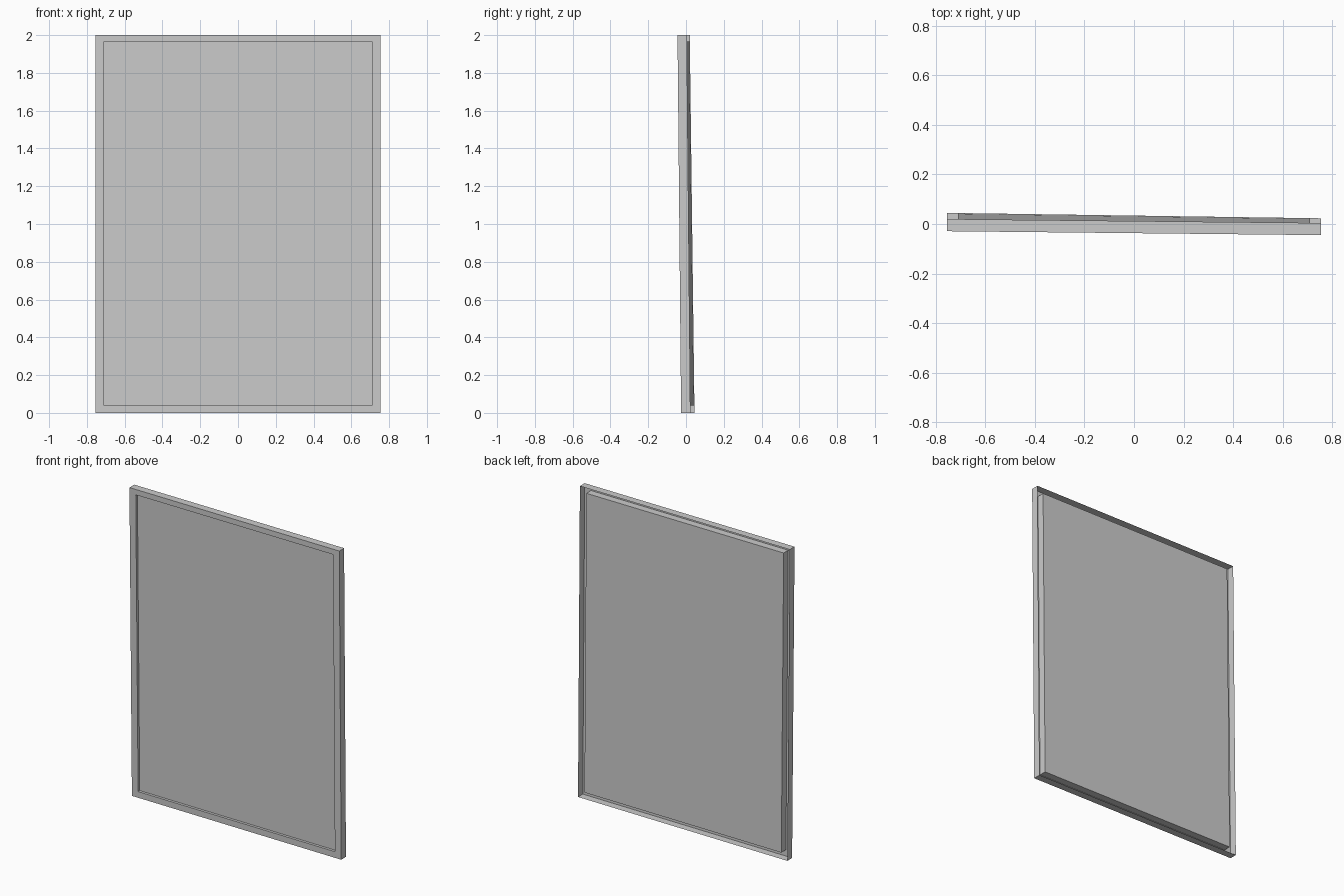
import bpy, bmesh

if "Cube" in bpy.data.objects:
    bpy.data.objects.remove(bpy.data.objects["Cube"])

WIDTH, HEIGHT = 0.755, 2.0        # half width, height
DEPTH = 0.049                     # depth of the outer rim
INSET_X, Z_LOW, Z_HIGH = 0.71, 0.04, 1.965


def lean(x, z):
    """y of the leaning, slightly twisted front plane."""
    return -0.037 - 0.0105 * x + (0.002 * x - 0.011) * (z - HEIGHT)


def loop(bm, half_x, z0, z1, depth):
    corners = [(-half_x, z0), (half_x, z0), (half_x, z1), (-half_x, z1)]
    return [bm.verts.new((x, lean(x, z) + depth, z)) for x, z in corners]


def bridge(bm, a, b):
    for i in range(4):
        j = (i + 1) % 4
        bm.faces.new((a[i], a[j], b[j], b[i]))


def finish(bm, name):
    bm.normal_update()
    mesh = bpy.data.meshes.new(name)
    bm.to_mesh(mesh)
    bm.free()
    ob = bpy.data.objects.new(name, mesh)
    bpy.context.collection.objects.link(ob)


# Outer frame: open-backed shell with rim walls, front border and recess walls
bm = bmesh.new()
rim = loop(bm, WIDTH, 0, HEIGHT, DEPTH)
front = loop(bm, WIDTH, 0, HEIGHT, 0)
inner = loop(bm, INSET_X, Z_LOW, Z_HIGH, 0)
recess = loop(bm, INSET_X, Z_LOW, Z_HIGH, 0.017)
bridge(bm, rim, front)
bridge(bm, front, inner)
bridge(bm, inner, recess)
finish(bm, "frame")

# Panel: slab set into the recess, nearly flush with the rim at the back
bm = bmesh.new()
face = loop(bm, INSET_X, Z_LOW, Z_HIGH, 0.017)
back = loop(bm, INSET_X, Z_LOW, Z_HIGH, 0.047)
bridge(bm, face, back)
bm.faces.new(face)
bm.faces.new(back[::-1])
finish(bm, "panel")
